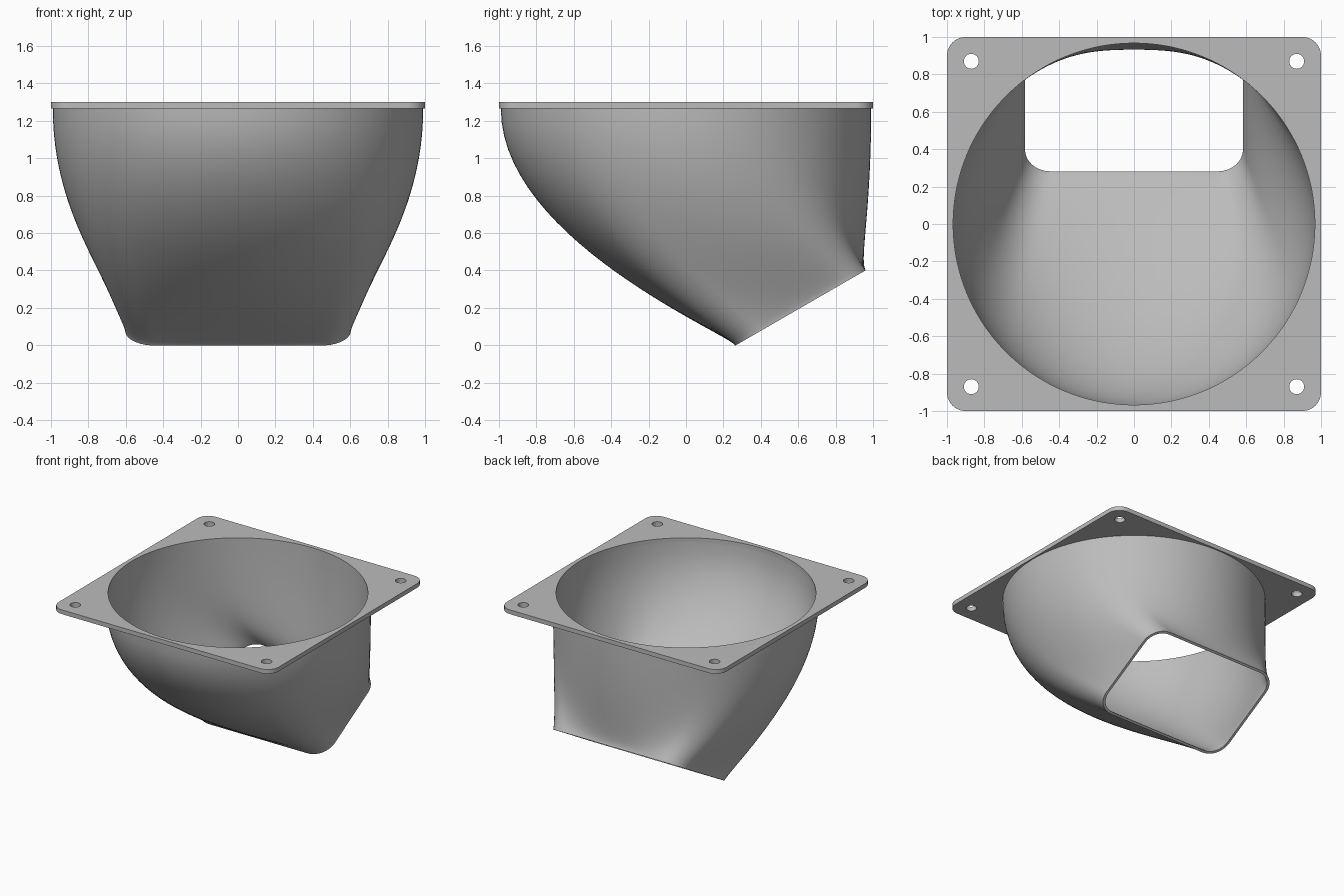
import bpy, bmesh
from math import sin, cos, pi, radians
from mathutils import Vector

cube = bpy.data.objects.get("Cube")
if cube:
    bpy.data.objects.remove(cube, do_unlink=True)

grey = bpy.data.materials.new("light_grey")
grey.use_nodes = True
grey.diffuse_color = (0.5, 0.5, 0.5, 1)
grey.node_tree.nodes["Principled BSDF"].inputs["Base Color"].default_value = (0.5, 0.5, 0.5, 1)

SEGMENTS, STEPS = 144, 28
PLATE_BOTTOM, PLATE_TOP = 1.265, 1.30
BORE = 0.967


def finish(name, mesh):
    mesh.materials.clear()
    mesh.materials.append(grey)
    obj = bpy.data.objects.new(name, mesh)
    bpy.context.collection.objects.link(obj)
    bpy.ops.object.select_all(action='DESELECT')
    obj.select_set(True)
    bpy.context.view_layer.objects.active = obj
    bpy.ops.object.shade_smooth_by_angle(angle=radians(35))
    return obj


def circle(x, y, radius, count):
    return [(x + radius * cos(2 * pi * i / count), y + radius * sin(2 * pi * i / count))
            for i in range(count)]


def rounded_quarter(half_u, half_v, r, f):
    """Point at arc-length fraction f of the first quarter of a rounded rectangle."""
    side, arc, top = half_v - r, r * pi / 2, half_u - r
    s = f * (side + arc + top)
    if s < side:
        return half_u, s
    if s < side + arc:
        a = (s - side) / r
        return half_u - r + r * cos(a), half_v - r + r * sin(a)
    return half_u - r - (s - side - arc), half_v


def rounded_rectangle(half_u, half_v, r, count):
    n = count // 4
    q = [rounded_quarter(half_u, half_v, r, i / n) for i in range(n + 1)]
    return (q[:n] + [(-u, v) for u, v in q[:0:-1]]
            + [(-u, -v) for u, v in q[:n]] + [(u, -v) for u, v in q[:0:-1]])


# Duct: round inlet lofted into a tilted rounded-rectangle outlet
outlet_centre = Vector((0, 0.6125, 0.2))
outlet_up = Vector((0, 0.866, 0.5))
outlet_normal = Vector((0, 0.5, -0.866))


def loft_rings(radius, inset):
    inlet = [Vector((x, y, PLATE_BOTTOM)) for x, y in circle(0, 0, radius, SEGMENTS)]
    outlet = [outlet_centre + Vector((u, 0, 0)) + outlet_up * v for u, v in
              rounded_rectangle(0.603 - inset, 0.402 - inset, 0.155 - inset, SEGMENTS)]
    rings = []
    for k in range(STEPS + 1):
        t = k / STEPS
        s = 1 - t
        ring = []
        for p, q in zip(inlet, outlet):
            # The pull shortens where the wall is short, at the back
            pull = 0.8 * (p.z - q.z) / PLATE_BOTTOM * 0.5 + 0.3
            a = p - Vector((0, 0, pull))
            b = q - outlet_normal * 0.07
            ring.append(p * s**3 + a * (3 * s * s * t) + b * (3 * s * t * t) + q * t**3)
        rings.append(ring)
    return rings


bm = bmesh.new()
rings = loft_rings(0.99, 0) + loft_rings(BORE, 0.02)[::-1]
grid = [[bm.verts.new(p) for p in ring] for ring in rings]
for upper, lower in zip(grid, grid[1:]):
    for i in range(SEGMENTS):
        j = (i + 1) % SEGMENTS
        bm.faces.new((upper[i], lower[i], lower[j], upper[j]))
duct_mesh = bpy.data.meshes.new("duct")
bm.to_mesh(duct_mesh)
bm.free()
finish("duct", duct_mesh)

# Mounting plate: filled outline with the bore and four screw holes
curve = bpy.data.curves.new("plate_outline", 'CURVE')
curve.dimensions = '2D'
curve.fill_mode = 'BOTH'
curve.extrude = (PLATE_TOP - PLATE_BOTTOM) / 2


def corner_arc(sx, sy, start):
    return [(sx * 0.9 + 0.1 * cos(start + a * pi / 16), sy * 0.9 + 0.1 * sin(start + a * pi / 16))
            for a in range(9)]


outline = (corner_arc(1, 1, 0) + corner_arc(-1, 1, pi / 2)
           + corner_arc(-1, -1, pi) + corner_arc(1, -1, 1.5 * pi))
loops = [outline, circle(0, 0, BORE, SEGMENTS)]
loops += [circle(sx * 0.87, sy * 0.87, 0.04, 24) for sx in (-1, 1) for sy in (-1, 1)]
for loop in loops:
    spline = curve.splines.new('POLY')
    spline.points.add(len(loop) - 1)
    for point, (x, y) in zip(spline.points, loop):
        point.co = (x, y, 0, 1)
    spline.use_cyclic_u = True

helper = bpy.data.objects.new("plate_outline", curve)
bpy.context.collection.objects.link(helper)
bpy.context.view_layer.update()
evaluated = helper.evaluated_get(bpy.context.evaluated_depsgraph_get())
plate_mesh = bpy.data.meshes.new_from_object(evaluated)
bpy.data.objects.remove(helper, do_unlink=True)

bm = bmesh.new()
bm.from_mesh(plate_mesh)
bmesh.ops.remove_doubles(bm, verts=bm.verts, dist=0.0005)
bmesh.ops.recalc_face_normals(bm, faces=bm.faces)
bmesh.ops.translate(bm, verts=bm.verts, vec=(0, 0, (PLATE_TOP + PLATE_BOTTOM) / 2))
bm.to_mesh(plate_mesh)
bm.free()
finish("mounting_plate", plate_mesh)
